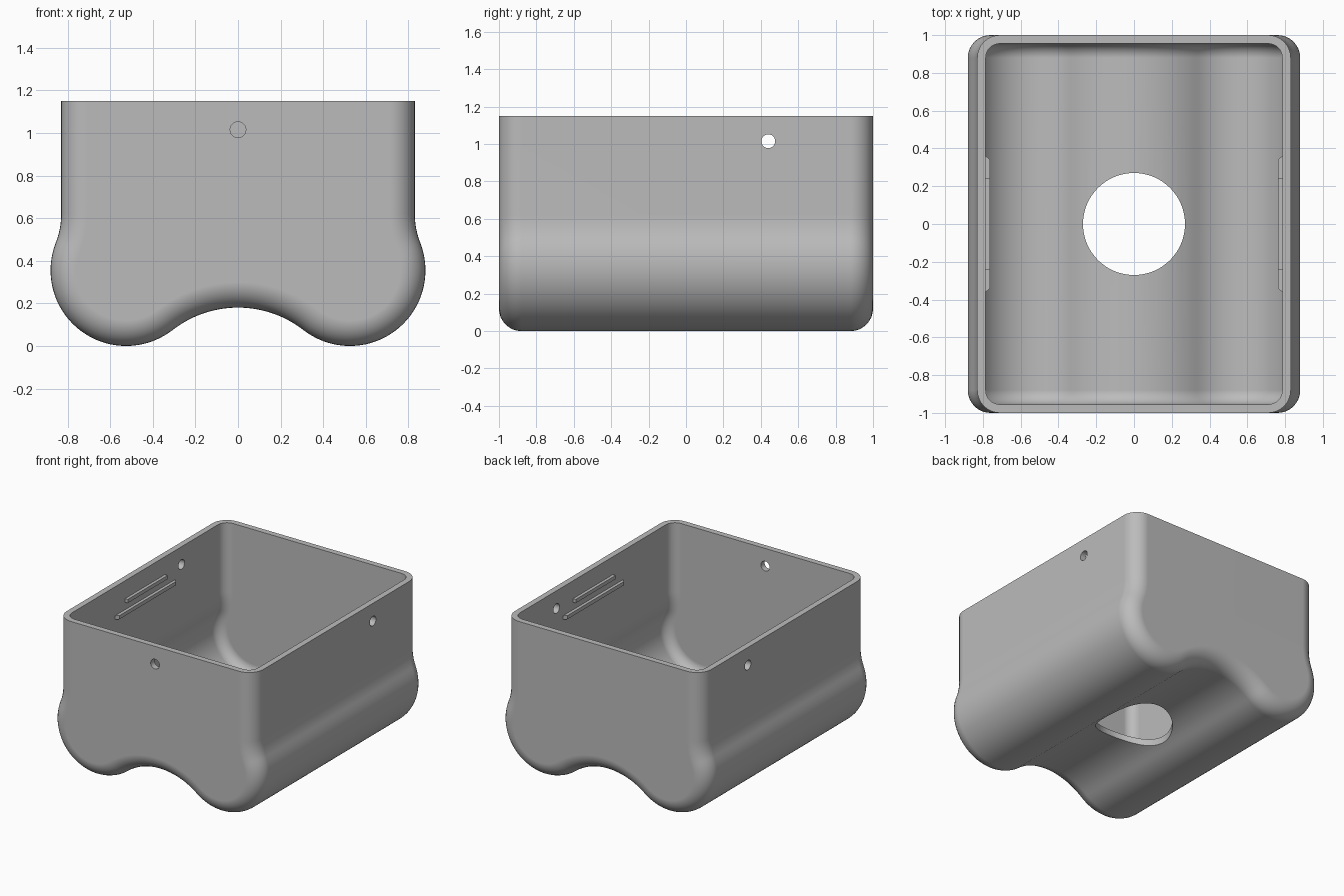
import bpy, bmesh
from math import sin, cos, pi, atan2, hypot
from mathutils import Vector

cube = bpy.data.objects.get("Cube")
if cube:
    bpy.data.objects.remove(cube, do_unlink=True)

HALF_W, HALF_L, TOP = 0.83, 1.0, 1.15
WALL, FILLET, STEPS = 0.045, 0.12, 8
LOBE_X, LOBE_R = 0.525, 0.355       # rounded bottom lobes
ARCH_R, ARCH_Z = 0.5, -0.32         # hollow between the lobes
NECK_R, NECK_Z = 0.37, 0.62         # concave blend into the straight wall

grey = bpy.data.materials.new("plain grey")
grey.use_nodes = True
grey.diffuse_color = (0.5, 0.5, 0.5, 1)
grey.node_tree.nodes["Principled BSDF"].inputs["Base Color"].default_value = (0.5, 0.5, 0.5, 1)


def make_object(name, bm):
    bmesh.ops.recalc_face_normals(bm, faces=bm.faces)
    mesh = bpy.data.meshes.new(name)
    bm.to_mesh(mesh)
    bm.free()
    mesh.materials.append(grey)
    obj = bpy.data.objects.new(name, mesh)
    bpy.context.collection.objects.link(obj)
    return obj


def arc(cx, cz, r, a0, a1, n):
    return [(cx + r * cos(a0 + (a1 - a0) * i / n), cz + r * sin(a0 + (a1 - a0) * i / n))
            for i in range(n + 1)]


def profile(d):
    """Cross-section offset inwards by d, from the right top edge round to the left."""
    neck_x = HALF_W + NECK_R
    neck = atan2(NECK_Z - LOBE_R, neck_x - LOBE_X)
    arch = atan2(LOBE_R - ARCH_Z, LOBE_X)
    half = [(HALF_W - d, TOP)]
    half += arc(neck_x, NECK_Z, NECK_R + d, pi, pi + neck, 10)
    half += arc(LOBE_X, LOBE_R, LOBE_R - d, neck, arch - pi, 36)[1:]
    half += arc(0, ARCH_Z, ARCH_R + d, arch, pi / 2, 14)[1:]
    return half + [(-x, z) for x, z in reversed(half[:-1])]


def shell(bm, wall):
    """Loft rings along y, with rounded ends and flat end caps."""
    r = FILLET - wall
    end = [(r * (1 - sin(a)), HALF_L - FILLET + r * cos(a))
           for a in (pi / 2 * i / STEPS for i in range(STEPS + 1))]
    stations = [(d, -y) for d, y in end] + [(d, y) for d, y in reversed(end)]
    rings = [[bm.verts.new((x, y, z)) for x, z in profile(wall + d)] for d, y in stations]
    for a, b in zip(rings, rings[1:]):
        for i in range(len(a) - 1):
            bm.faces.new((a[i], a[i + 1], b[i + 1], b[i]))
    bm.faces.new(rings[0])
    bm.faces.new(rings[-1])
    return [k[0] for k in rings] + [k[-1] for k in reversed(rings)]


# Open box: outer skin, inner skin and the rim joining them
bm = bmesh.new()
outer, inner = shell(bm, 0), shell(bm, WALL)
for i in range(len(outer)):
    j = (i + 1) % len(outer)
    bm.faces.new((outer[i], outer[j], inner[j], inner[i]))
box = make_object("box_shell", bm)


def drill(name, centre, direction, radius, depth, sides):
    bm = bmesh.new()
    bmesh.ops.create_cone(bm, cap_ends=True, segments=sides, radius1=radius,
                          radius2=radius, depth=depth)
    cutter = make_object(name, bm)
    cutter.location = centre
    cutter.rotation_euler = Vector(direction).to_track_quat('Z', 'Y').to_euler()
    cutter.hide_render = True
    mod = box.modifiers.new(name, 'BOOLEAN')
    mod.operation, mod.solver, mod.object = 'DIFFERENCE', 'EXACT', cutter
    return cutter


# Floor opening, front hole and the pair of side holes
cutters = [drill("floor_hole_cutter", (0, 0, 0.2), (0, 0, 1), 0.27, 0.5, 64),
           drill("front_hole_cutter", (0, -1, 1.015), (0, 1, 0), 0.037, 0.3, 24),
           drill("side_hole_cutter", (0, 0.44, 1.015), (1, 0, 0), 0.037, 2.2, 24)]
bpy.context.view_layer.objects.active = box
box.select_set(True)
for cutter in cutters:
    bpy.ops.object.modifier_apply(modifier=cutter.name)
for cutter in cutters:
    bpy.data.objects.remove(cutter, do_unlink=True)
bpy.ops.object.shade_smooth_by_angle()
box.modifiers.new("even shading", 'WEIGHTED_NORMAL').keep_sharp = True


def rail(name, side, z, half_length, taper):
    """Small bar on the inner wall, with optionally slanted ends."""
    bm = bmesh.new()
    root, tip, h = HALF_W - WALL + 0.01, 0.762, 0.014
    plan = [(root, -half_length), (tip, -half_length + taper),
            (tip, half_length - taper), (root, half_length)]
    face = bm.faces.new([bm.verts.new((side * x, y, z - h)) for x, y in plan])
    top = bmesh.ops.extrude_face_region(bm, geom=[face])["geom"]
    bmesh.ops.translate(bm, vec=(0, 0, 2 * h),
                        verts=[v for v in top if isinstance(v, bmesh.types.BMVert)])
    make_object(name, bm)


# Snap rails on both side walls
for side, label in ((1, "left"), (-1, "right")):
    rail(label + "_upper_rail", side, 1.0, 0.24, 0)
    rail(label + "_lower_rail", side, 0.915, 0.37, 0.03)
